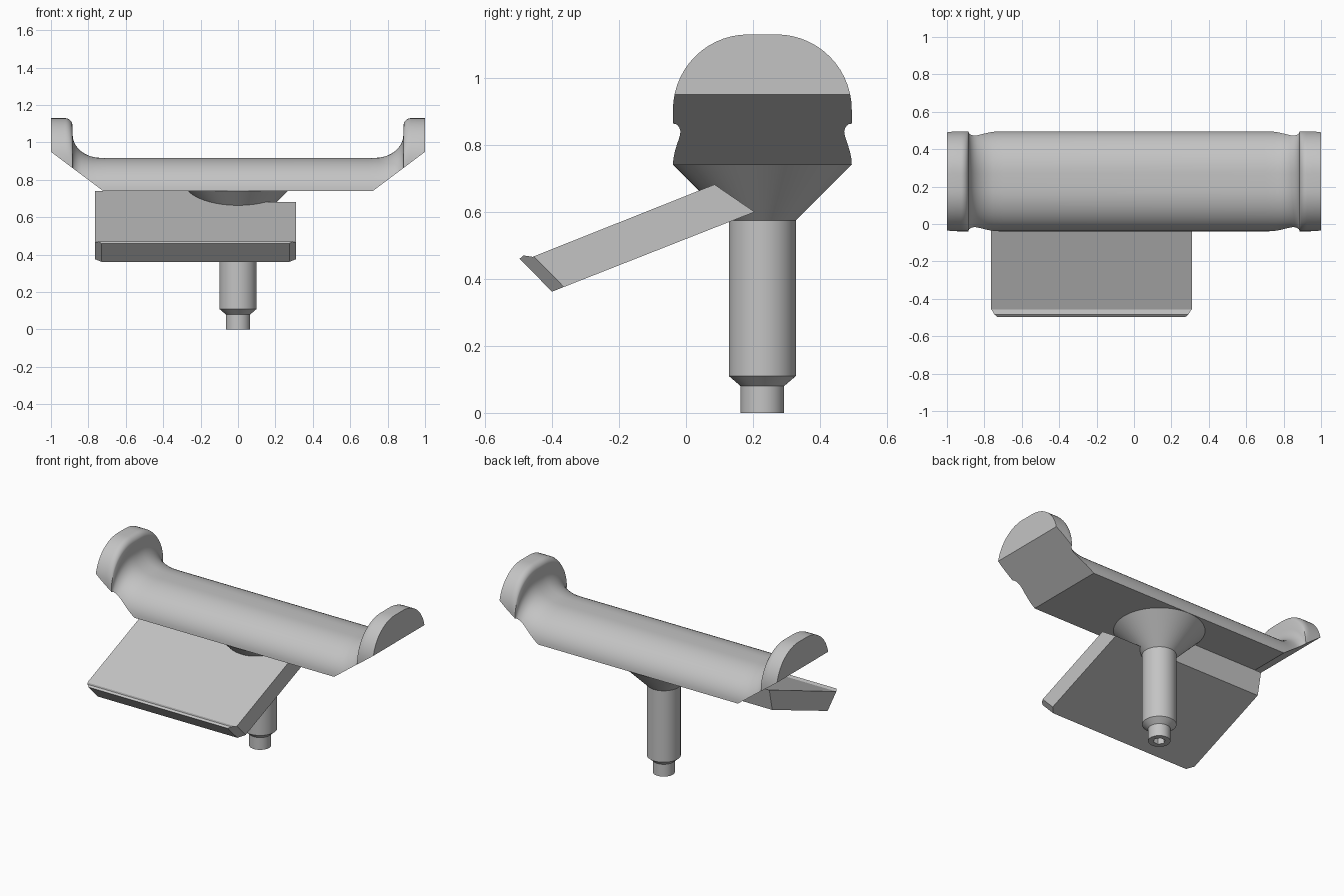
import bpy, bmesh, math
from mathutils import Vector

if "Cube" in bpy.data.objects:
    bpy.data.objects.remove(bpy.data.objects["Cube"], do_unlink=True)

grey = bpy.data.materials.new("light grey")
grey.use_nodes = True
COLOUR = (0.55, 0.55, 0.55, 1)
grey.diffuse_color = COLOUR
grey.node_tree.nodes["Principled BSDF"].inputs["Base Color"].default_value = COLOUR

YC = 0.228      # depth of the post and saddle centre
BASE = 0.74     # underside of the saddle


def finish(bm, name, smooth=True):
    bmesh.ops.recalc_face_normals(bm, faces=bm.faces)
    mesh = bpy.data.meshes.new(name)
    bm.to_mesh(mesh)
    bm.free()
    obj = bpy.data.objects.new(name, mesh)
    bpy.context.collection.objects.link(obj)
    mesh.materials.append(grey)
    if smooth:
        bpy.ops.object.select_all(action='DESELECT')
        obj.select_set(True)
        bpy.context.view_layer.objects.active = obj
        bpy.ops.object.shade_smooth_by_angle(angle=math.radians(32))
    return obj


def loft(bm, rings):
    rows = [[bm.verts.new(p) for p in ring] for ring in rings]
    n = len(rows[0])
    for a, b in zip(rows, rows[1:]):
        for i in range(n):
            j = (i + 1) % n
            bm.faces.new((a[i], a[j], b[j], b[i]))
    bm.faces.new(rows[0])
    bm.faces.new(rows[-1])


def slice_off(bm, point, normal):
    geom = bm.verts[:] + bm.edges[:] + bm.faces[:]
    cut = bmesh.ops.bisect_plane(bm, geom=geom, dist=1e-5, plane_co=point,
                                 plane_no=normal, clear_outer=True)
    edges = [e for e in cut["geom_cut"] if isinstance(e, bmesh.types.BMEdge)]
    bmesh.ops.contextual_create(bm, geom=edges)


def prism(bm, profile, x0, x1):
    loft(bm, [[(x, y, z) for y, z in profile] for x in (x0, x1)])


# Saddle: domed sections whose height rises into an end flange
def section(x, top):
    corner, flat, half = 0.225, 0.042, 0.267
    rise = min(corner, top - BASE)
    arc = [math.pi / 2 * i / 14 for i in range(15)]
    right = [(flat + corner * math.cos(t), top - rise + rise * math.sin(t)) for t in arc]
    left = [(-y, z) for y, z in reversed(right)]
    outline = [(half, 0.7)] + right + left + [(-half, 0.7)]
    return [(x, YC + y, z) for y, z in outline]


heights = [(0.70, 0.917)]
for i in range(1, 11):      # concave fillet up to the flange wall
    t = math.pi / 2 * i / 10
    heights.append((0.73 + 0.154 * math.sin(t), 1.04 - 0.123 * math.cos(t)))
for i in range(1, 9):       # rounded flange lip
    t = math.pi / 2 * i / 8
    heights.append((0.925 - 0.04 * math.cos(t), 1.09 + 0.04 * math.sin(t)))
heights.append((1.0, 1.13))
stations = [(-x, z) for x, z in reversed(heights)] + heights

bm = bmesh.new()
loft(bm, [section(x, z) for x, z in stations])
slice_off(bm, (0, 0, BASE), (0, 0, -1))
for side in (-1, 1):
    slice_off(bm, (side * 0.72, 0, BASE), Vector((side * 0.21, 0, -0.28)).normalized())
finish(bm, "saddle")

# Post with a flared collar and a stepped foot
bm = bmesh.new()
lathe = [(0.065, 0), (0.065, 0.08), (0.1, 0.11), (0.1, 0.575), (0.266, BASE)]
SIDES = 64
angles = [2 * math.pi * i / SIDES for i in range(SIDES)]
loft(bm, [[(r * math.cos(a), YC + r * math.sin(a), z) for a in angles] for r, z in lathe])
post = finish(bm, "post")

# Hexagonal socket in the foot
bm = bmesh.new()
hexagon = [math.pi / 3 * i for i in range(6)]
loft(bm, [[(0.036 * math.cos(a), YC + 0.036 * math.sin(a), z) for a in hexagon]
          for z in (-0.05, 0.06)])
cutter = finish(bm, "socket_cutter", False)
cutter.hide_render = True
cutter.hide_set(True)
socket = post.modifiers.new("socket", 'BOOLEAN')
socket.operation = 'DIFFERENCE'
socket.solver = 'EXACT'
socket.object = cutter

# Tilted plate with a small front lip and trimmed front corners
bm = bmesh.new()
prism(bm, [(-0.497, 0.46), (-0.4, 0.362), (0.205, 0.6), (0.085, 0.682),
           (-0.458, 0.466), (-0.485, 0.47)], -0.765, 0.31)
for x, side in ((-0.73, -1), (0.275, 1)):
    slice_off(bm, (x, -0.4, 0.362), Vector((side, -0.71, -0.7)).normalized())
finish(bm, "tilted_plate", False)

# Web joining the plate to the saddle underside
bm = bmesh.new()
prism(bm, [(0.085, 0.682), (0.205, 0.6), (0.235, BASE)], -0.765, 0)
finish(bm, "plate_web", False)
